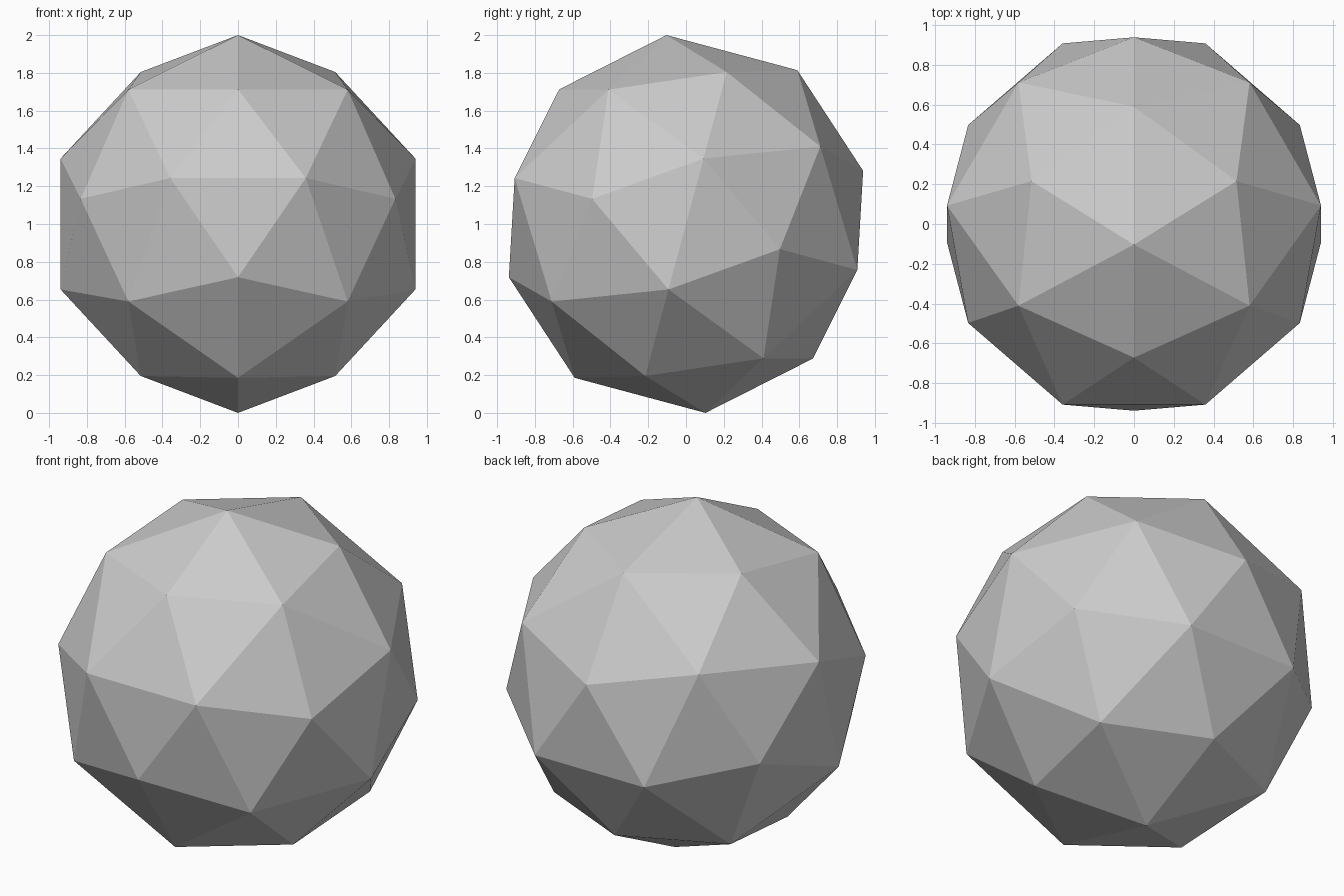
import bpy
import bmesh
from math import radians, sqrt
from itertools import product
from mathutils import Vector, Matrix

cube = bpy.data.objects.get("Cube")
if cube:
    bpy.data.objects.remove(cube, do_unlink=True)

PHI = (1 + sqrt(5)) / 2
CORNER_RADIUS = 1.0053               # corners where six faces meet
PEAK_RADIUS = CORNER_RADIUS * 0.974  # low peaks where five faces meet


def cyclic(a, b, c):
    """The three cyclic turns of a point, with every sign."""
    found = set()
    for sx, sy, sz in product((1, -1), repeat=3):
        x, y, z = a * sx, b * sy, c * sz
        found |= {(x, y, z), (y, z, x), (z, x, y)}
    return [Vector(p) for p in sorted(found)]


# Corners of a dodecahedron, and a peak over each of its faces
corners = cyclic(1, 1, 1) + cyclic(0, PHI, 1 / PHI)
peaks = cyclic(0, 1, PHI)
points = [p.normalized() * CORNER_RADIUS for p in corners]
points += [p.normalized() * PEAK_RADIUS for p in peaks]

# Sixty-sided ball as the hull of the points, tilted and lifted to the floor
bm = bmesh.new()
for p in points:
    bm.verts.new(p)
bmesh.ops.convex_hull(bm, input=bm.verts[:])
bmesh.ops.transform(bm, matrix=Matrix.Rotation(radians(75), 4, "X"), verts=bm.verts[:])
lowest = min(v.co.z for v in bm.verts)
bmesh.ops.translate(bm, vec=(0, 0, -lowest), verts=bm.verts[:])
bmesh.ops.recalc_face_normals(bm, faces=bm.faces[:])
for face in bm.faces:
    face.smooth = False

mesh = bpy.data.meshes.new("faceted_ball")
bm.to_mesh(mesh)
bm.free()
ball = bpy.data.objects.new("faceted_ball", mesh)
bpy.context.collection.objects.link(ball)

# Plain grey
grey = bpy.data.materials.new("light_grey")
grey.use_nodes = True
color = (0.6, 0.6, 0.6, 1)
grey.diffuse_color = color
for node in grey.node_tree.nodes:
    if node.type == "BSDF_PRINCIPLED":
        node.inputs["Base Color"].default_value = color
mesh.materials.append(grey)
